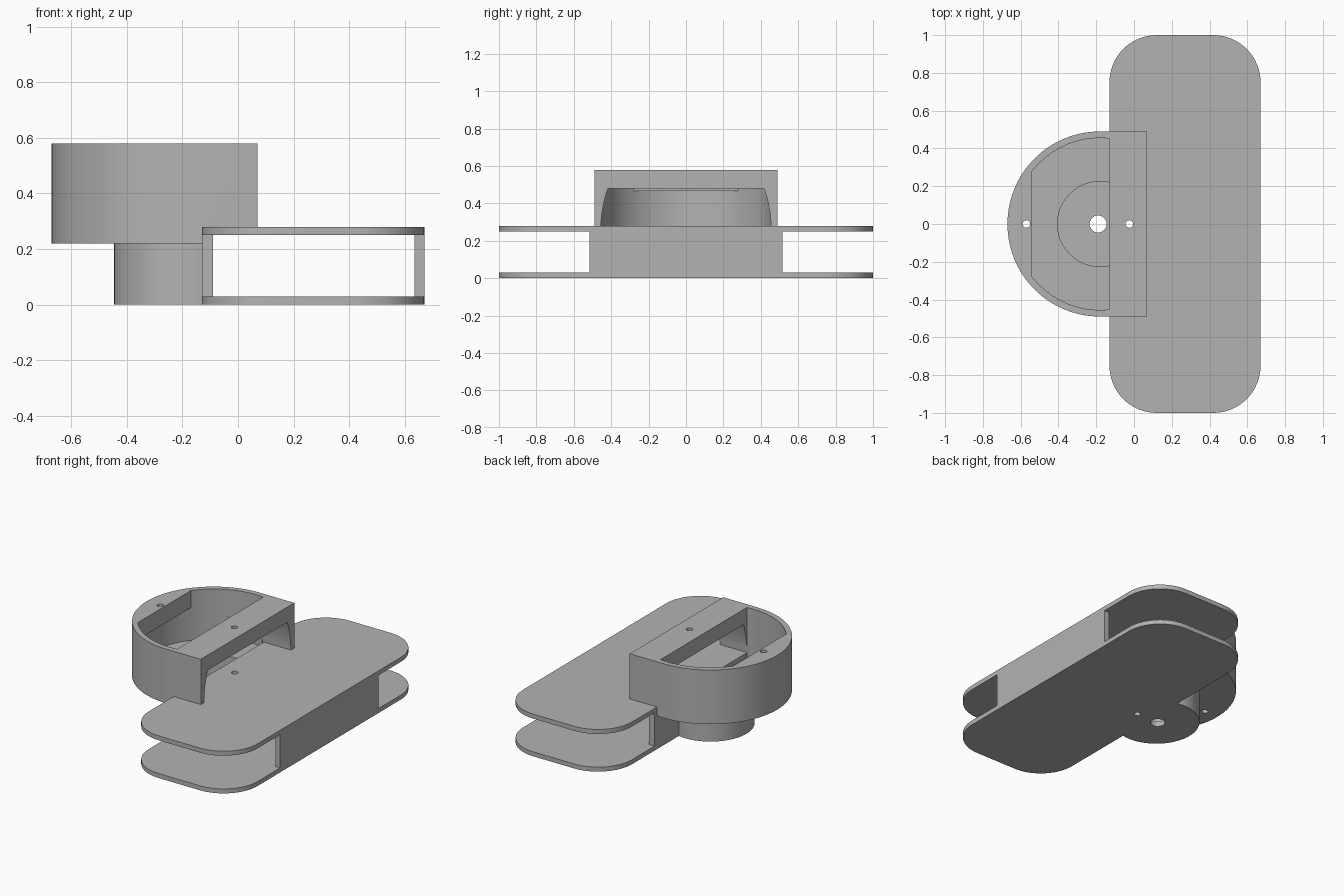
import bpy, bmesh
from math import acos, cos, sin, pi
from mathutils import Vector

cube = bpy.data.objects.get("Cube")
if cube:
    bpy.data.objects.remove(cube, do_unlink=True)

grey = bpy.data.materials.new("plain grey")
grey.use_nodes = True
colour = (0.45, 0.45, 0.45, 1)
grey.diffuse_color = colour
grey.node_tree.nodes["Principled BSDF"].inputs["Base Color"].default_value = colour

CX = -0.18  # shared axis of drum and cup


def extrude(name, base, direction):
    """Solid made by sweeping a closed 3D outline along a direction."""
    bm = bmesh.new()
    face = bm.faces.new([bm.verts.new(p) for p in base])
    swept = bmesh.ops.extrude_face_region(bm, geom=[face])["geom"]
    bmesh.ops.translate(bm, vec=Vector(direction),
                        verts=[v for v in swept if isinstance(v, bmesh.types.BMVert)])
    bmesh.ops.recalc_face_normals(bm, faces=bm.faces)
    mesh = bpy.data.meshes.new(name)
    bm.to_mesh(mesh)
    bm.free()
    mesh.materials.append(grey)
    obj = bpy.data.objects.new(name, mesh)
    bpy.context.collection.objects.link(obj)
    return obj


def prism(name, outline, z0, z1):
    return extrude(name, [(x, y, z0) for x, y in outline], (0, 0, z1 - z0))


def box(name, x0, x1, half, z0, z1):
    return prism(name, [(x0, -half), (x1, -half), (x1, half), (x0, half)], z0, z1)


def circle(cx, r, n=32):
    return [(cx + r * cos(2 * pi * i / n), r * sin(2 * pi * i / n)) for i in range(n)]


def clipped_circle(r, x0, x1, n=48):
    """Circle about the drum axis, cut off at x0 and x1."""
    a = acos(min(1, (x1 - CX) / r))
    b = acos(max(-1, (x0 - CX) / r))
    upper = [a + (b - a) * i / n for i in range(n + 1)]
    lower = [-t for t in reversed(upper)]
    if b > pi - 0.001:
        lower = lower[1:]
    return [(CX + r * cos(t), r * sin(t)) for t in upper + lower]


def finish(obj, cutters=()):
    bpy.ops.object.select_all(action='DESELECT')
    obj.select_set(True)
    bpy.context.view_layer.objects.active = obj
    for c in cutters:
        mod = obj.modifiers.new("cut", 'BOOLEAN')
        mod.operation = 'DIFFERENCE'
        mod.solver = 'EXACT'
        mod.object = c
        bpy.ops.object.modifier_apply(modifier=mod.name)
    bpy.ops.object.shade_smooth_by_angle(angle=pi / 6)


# Cutters: drills, cup bore, drum cavity, top opening, arch under the bridge
centre_drill = prism("centre_drill", circle(-0.19, 0.045), -0.1, 0.15)
bridge_drill = prism("bridge_drill", circle(-0.025, 0.02, 20), -0.1, 0.7)
lip_drill = prism("lip_drill", circle(-0.57, 0.02, 20), -0.1, 0.7)
cup_bore = prism("cup_bore", clipped_circle(0.225, -1, -0.128), 0.035, 0.3)
cavity = prism("cavity", clipped_circle(0.455, -1, -0.13), 0.25, 0.466)
opening = prism("opening", clipped_circle(0.455, -0.54, -0.13), 0.4, 0.7)
side = [(0.455 * cos(t), 0.26 + 0.55 * sin(t)) for t in [0.411 * i / 12 for i in range(13)]]
arch_outline = side + [(-y, z) for y, z in reversed(side)]
arch = extrude("arch", [(-0.14, y, z) for y, z in arch_outline], (0.3, 0, 0))
underside = box("underside", -0.11, 0.2, 0.6, 0.1, 0.265)
cutters = [centre_drill, bridge_drill, lip_drill, cup_bore, cavity, opening, arch, underside]

# Rounded plates
R = 0.25
plate_outline = []
for k, (x, y) in enumerate([(0.67 - R, 1 - R), (R - 0.13, 1 - R),
                            (R - 0.13, R - 1), (0.67 - R, R - 1)]):
    for i in range(17):
        t = (k + i / 16) * pi / 2
        plate_outline.append((x + R * cos(t), y + R * sin(t)))
for name, z in (("bottom_plate", 0), ("top_plate", 0.25)):
    finish(prism(name, plate_outline, z, z + 0.03), [bridge_drill])

# Walls joining the plates
finish(box("right_wall", -0.13, -0.09, 0.515, 0.02, 0.26))
finish(box("left_wall", 0.635, 0.67, 0.515, 0.02, 0.26))

# Round cup standing beside the wall
finish(prism("cup", clipped_circle(0.265, -1, -0.128), 0, 0.24), [cup_bore, centre_drill])

# Open drum with bridge and lip
arc = [(CX + 0.49 * cos(t), 0.49 * sin(t)) for t in [pi / 2 + pi * i / 64 for i in range(65)]]
drum = prism("drum", [(0.07, 0.49)] + arc + [(0.07, -0.49)], 0.22, 0.58)
finish(drum, [underside, cavity, opening, arch, cup_bore, bridge_drill, lip_drill])

for c in cutters:
    bpy.data.objects.remove(c, do_unlink=True)
